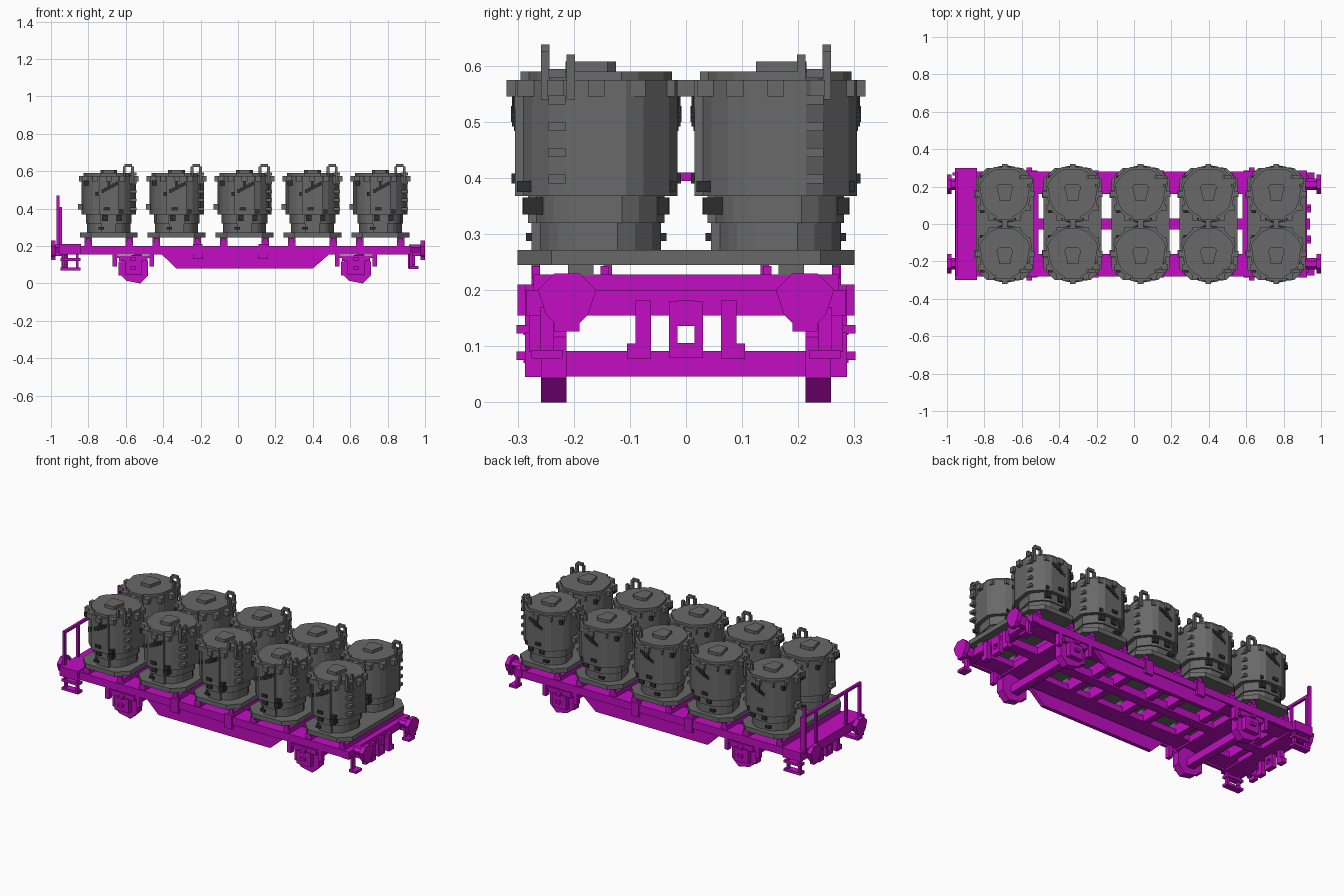
import bpy, bmesh, math
from mathutils import Vector, Matrix

cube = bpy.data.objects.get("Cube")
if cube:
    bpy.data.objects.remove(cube, do_unlink=True)

VOXEL = 0.0152


def material(name, rgb):
    m = bpy.data.materials.new(name)
    m.use_nodes = True
    m.diffuse_color = (*rgb, 1)
    m.node_tree.nodes["Principled BSDF"].inputs["Base Color"].default_value = (*rgb, 1)
    return m


MAGENTA = material("magenta", (0.54, 0.004, 0.54))
GREY = material("grey", (0.14, 0.14, 0.14))
DARK = material("dark grey", (0.027, 0.027, 0.027))


class Part:
    """Collects boxes, stepped discs and plates into one mesh."""

    def __init__(self, name, *mats):
        self.name, self.mats, self.bm = name, mats, bmesh.new()

    def box(self, x, y, z, mat=0):
        lo = Vector((min(x), min(y), min(z)))
        hi = Vector((max(x), max(y), max(z)))
        m = Matrix.Translation((lo + hi) / 2) @ Matrix.Diagonal((*(hi - lo), 1))
        made = bmesh.ops.create_cube(self.bm, size=1, matrix=m)
        for f in {f for v in made["verts"] for f in v.link_faces}:
            f.material_index = mat

    def prism(self, points, depth):
        face = self.bm.faces.new([self.bm.verts.new(p) for p in points])
        out = bmesh.ops.extrude_face_region(self.bm, geom=[face])
        verts = [g for g in out["geom"] if isinstance(g, bmesh.types.BMVert)]
        bmesh.ops.translate(self.bm, verts=verts, vec=depth)

    def disc(self, r, centre, axis, depth):
        """Round slab with a stair-stepped rim."""
        n = max(3, round(2 * r / VOXEL))
        s = 2 * r / n
        side = []
        for j in range(n):
            mid = -r + (j + 0.5) * s
            w = max(s / 2, round(math.sqrt(r * r - mid * mid) / s - n / 2) * s + r)
            for v in (mid - s / 2, mid + s / 2):
                if len(side) > 1 and side[-1][0] == w:
                    side[-1] = (w, v)
                else:
                    side.append((w, v))
        outline = side + [(-u, v) for u, v in reversed(side)]
        a = "xyz".index(axis)
        c = Vector(centre)
        points = []
        for u, v in outline:
            p = Vector((0, 0, 0))
            p[(a + 1) % 3], p[(a + 2) % 3] = u, v
            points.append(c + p)
        d = Vector((0, 0, 0))
        d[a] = depth
        self.prism(points, d)

    def mesh(self):
        bmesh.ops.recalc_face_normals(self.bm, faces=self.bm.faces)
        me = bpy.data.meshes.new(self.name)
        self.bm.to_mesh(me)
        self.bm.free()
        for m in self.mats:
            me.materials.append(m)
        return me

    def place(self, *locations):
        me = self.mesh()
        for loc in locations or [(0, 0, 0)]:
            ob = bpy.data.objects.new(self.name, me)
            ob.location = loc
            bpy.context.collection.objects.link(ob)


BAYS = [0.035 + 0.363 * i for i in range(-2, 3)]
AXLES = (-0.56, 0.63)
SIDES = (1, -1)

# Tanks, the two rows mirrored across the wagon
for s in SIDES:
    t = Part("left_row_tank" if s < 0 else "right_row_tank", GREY, DARK)
    t.disc(0.115, (0, 0, 0.272), "z", 0.05)
    t.disc(0.122, (0, 0, 0.32), "z", 0.05)
    t.disc(0.145, (0, 0, 0.368), "z", 0.207)
    t.disc(0.135, (0, 0, 0.575), "z", 0.015)
    t.disc(0.045, (0, 0.01 * s, 0.59), "z", 0.018)
    # Lid lugs
    for i in range(12):
        a = math.tau * i / 12
        x, y = 0.145 * math.cos(a), 0.145 * math.sin(a)
        t.box((x - 0.015, x + 0.015), (y - 0.015, y + 0.015), (0.545, 0.575))
    # Ladder rungs and top handle
    for i in range(5):
        z = 0.39 + 0.047 * i
        t.box((0.11, 0.147), (0.055 * s, 0.085 * s), (z, z + 0.016))
    for x, y, top in ((0.075, 0.09, 0.625), (0.12, 0.09, 0.625), (0.12, 0.045, 0.62)):
        t.box((x, x + 0.015), ((y - 0.007) * s, (y + 0.008) * s), (0.54, top))
    t.box((0.085, 0.125), (0.083 * s, 0.098 * s), (0.622, 0.638))
    t.box((-0.165, -0.14), (-0.02, 0.02), (0.395, 0.425))
    # Dark fittings on both flanks: diagonal bar, latches and lower clamps
    for f in SIDES:
        for i in range(8):
            x = -0.07 + 0.0152 * i
            out = math.sqrt(0.145 ** 2 - x * x) + 0.007
            z = 0.468 + 0.008 * i
            t.box((x, x + 0.0155), (0.1 * f, out * f), (z, z + 0.02), 1)
        for x, z, w, h, out in ((-0.12, 0.525, 0.025, 0.025, 0.1), (0, 0.52, 0.015, 0.025, 0.15),
                                (-0.01, 0.39, 0.035, 0.018, 0.151), (0.06, 0.375, 0.04, 0.02, 0.141),
                                (0.055, 0.335, 0.03, 0.03, 0.13), (-0.02, 0.335, 0.03, 0.03, 0.131),
                                (-0.04, 0.288, 0.03, 0.014, 0.125)):
            t.box((x - w / 2, x + w / 2), (0.06 * f, out * f), (z, z + h), 1)
    t.place(*[(x, 0.16 * s, 0) for x in BAYS])

# Base plates with cut corners, one under each pair of tanks
p = Part("tank_base_plate", GREY)
c = 0.06
corner = [(0.155, 0.3 - c), (0.155 - c, 0.3)]
quarter = corner + [(-x, y) for x, y in reversed(corner)]
p.prism([(x, y, 0.245) for x, y in quarter + [(-x, -y) for x, y in quarter]], Vector((0, 0, 0.027)))
for s in SIDES:
    for x in (-0.11, 0.11):
        p.box((x - 0.02, x + 0.02), (0.165 * s, 0.21 * s), (0.226, 0.246))
p.place(*[(x, 0, 0) for x in BAYS])

# Cross bearers with locating pegs
b = Part("cross_bearer", MAGENTA)
for x in (-0.11, 0.11):
    b.box((x - 0.02, x + 0.02), (-0.272, 0.272), (0.165, 0.228))
    for s in SIDES:
        for y in (0.145, 0.267):
            b.box((x - 0.012, x + 0.012), ((y - 0.007) * s, (y + 0.007) * s), (0.22, 0.243))
b.place(*[(x, 0, 0) for x in BAYS])

# Underframe: sills, deep side girders and end platforms
f = Part("underframe", MAGENTA)
f.box((-0.95, 0.92), (-0.03, 0.03), (0.155, 0.2))
f.box((-0.957, -0.84), (-0.3, 0.3), (0.155, 0.21))
f.box((0.875, 0.925), (-0.285, 0.285), (0.155, 0.2))
for x in AXLES:
    f.box((x - 0.05, x + 0.05), (-0.27, 0.27), (0.155, 0.195))
for s in SIDES:
    f.box((-0.95, 0.92), (0.16 * s, 0.275 * s), (0.165, 0.2))
    f.box((-0.95, 0.92), (0.262 * s, 0.28 * s), (0.155, 0.2))
    f.prism([(-0.41, 0.25 * s, 0.158), (-0.33, 0.25 * s, 0.08), (0.4, 0.25 * s, 0.08),
             (0.49, 0.25 * s, 0.158)], Vector((0, 0.022 * s, 0)))
    for x in (-0.215, 0.135):
        f.box((x - 0.025, x + 0.025), (0.265 * s, 0.287 * s), (0.13, 0.21))
f.place()

# Wheelsets with axle boxes, springs and hangers
w = Part("wheelset", MAGENTA)
w.box((-0.023, 0.023), (-0.23, 0.23), (0.046, 0.092))
for s in SIDES:
    w.disc(0.08, (0, 0.213 * s, 0.08), "y", 0.045 * s)
    w.box((-0.045, 0.045), (0.255 * s, 0.287 * s), (0.045, 0.125))
    w.box((-0.075, 0.075), (0.255 * s, 0.28 * s), (0.12, 0.15))
    for z in (0.083, 0.13):
        w.box((-0.015, 0.015), (0.28 * s, 0.302 * s), (z - 0.007, z + 0.008))
    for x in (-0.1, 0.1):
        w.box((x - 0.012, x + 0.012), (0.25 * s, 0.28 * s), (0.09, 0.16))
        w.box((x * 0.6, x), (0.255 * s, 0.275 * s), (0.135, 0.15))
w.place(*[(x, 0, 0) for x in AXLES])

# Buffers, couplers and brake hoses at both ends
e = Part("end_gear", MAGENTA)
for d in SIDES:
    for s in SIDES:
        e.disc(0.052, (0.975 * d, 0.212 * s, 0.178), "x", 0.025 * d)
        e.disc(0.03, (0.915 * d, 0.212 * s, 0.178), "x", 0.062 * d)
        e.box((0.915 * d, 0.945 * d), (0.062 * s, 0.09 * s), (0.08, 0.182))
        e.box((0.915 * d, 0.945 * d), (0.062 * s, 0.105 * s), (0.077, 0.105))
        e.box((0.91 * d, 0.94 * d), (0.015 * s, 0.03 * s), (0.08, 0.18))
    for z in ((0.08, 0.106), (0.136, 0.182)):
        e.box((0.91 * d, 0.94 * d), (-0.015, 0.015), z)
e.place()

# Boarding steps
st = Part("boarding_steps", MAGENTA)
for s in SIDES:
    for x in (-0.935, -0.86):
        st.box((x - 0.007, x + 0.008), (0.262 * s, 0.28 * s), (0.07, 0.16))
    for z in (0.07, 0.12):
        st.box((-0.95, -0.842), (0.25 * s, 0.29 * s), (z, z + 0.015))
    st.box((0.917, 0.932), (0.235 * s, 0.26 * s), (0.08, 0.17))
    st.box((0.917, 0.965), (0.22 * s, 0.275 * s), (0.078, 0.093))
st.place()

# Platform handrail
h = Part("handrail", MAGENTA)
h.box((-0.955, -0.94), (-0.275, 0.275), (0.395, 0.41))
for y in (-0.268, -0.14, 0.14, 0.268):
    h.box((-0.955, -0.94), (y - 0.007, y + 0.008), (0.2, 0.41))
h.box((-0.97, -0.955), (0.26, 0.275), (0.2, 0.47))
h.place()
